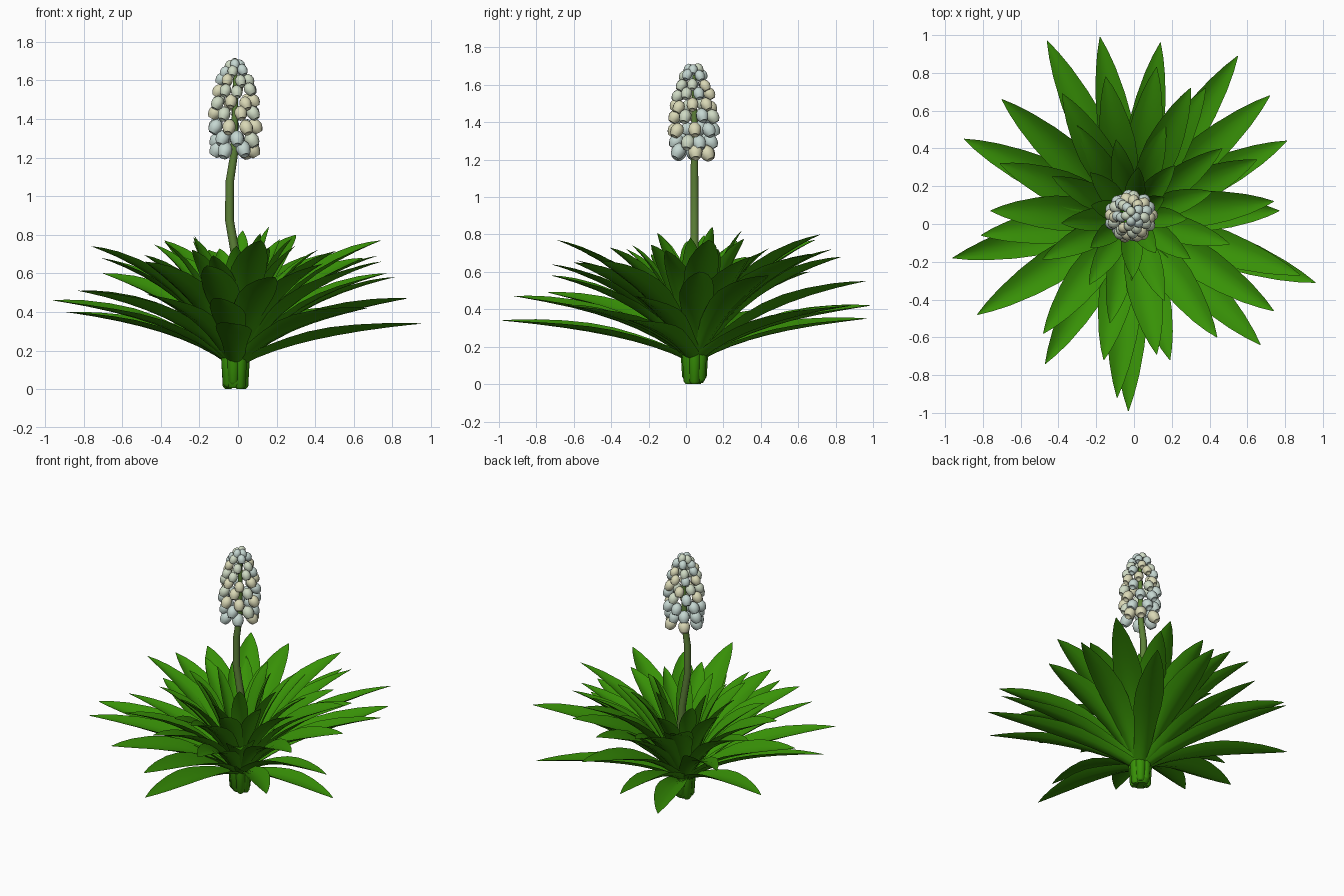
import bpy, bmesh, math, random
from mathutils import Vector

if "Cube" in bpy.data.objects:
    bpy.data.objects.remove(bpy.data.objects["Cube"])
random.seed(4)
CENTRE = Vector((-0.015, 0.045, 0))
UP = Vector((0, 0, 1))


def material(name, colour):
    mat = bpy.data.materials.new(name)
    mat.use_nodes = True
    mat.diffuse_color = (*colour, 1)
    mat.node_tree.nodes["Principled BSDF"].inputs["Base Color"].default_value = (*colour, 1)
    return mat


leaf_green = material("leaf green", (0.039, 0.285, 0.002))
stem_green = material("stem olive green", (0.11, 0.22, 0.04))
pale_blue = material("pale blue petal", (0.56, 0.68, 0.64))
pale_green = material("pale green petal", (0.62, 0.70, 0.55))
cream = material("cream petal", (0.70, 0.69, 0.47))


def finish(bm, name, mats, angle=50):
    mesh = bpy.data.meshes.new(name)
    bm.to_mesh(mesh)
    bm.free()
    obj = bpy.data.objects.new(name, mesh)
    bpy.context.collection.objects.link(obj)
    for mat in mats:
        mesh.materials.append(mat)
    bpy.ops.object.select_all(action="DESELECT")
    obj.select_set(True)
    bpy.context.view_layer.objects.active = obj
    bpy.ops.object.shade_smooth_by_angle(angle=math.radians(angle))
    return obj


def bridge(bm, a, b, closed, mat=0):
    """Join two rows of vertices with quads."""
    count = len(a)
    for i in range(count if closed else count - 1):
        j = (i + 1) % count
        bm.faces.new((a[i], a[j], b[j], b[i])).material_index = mat


def tube(bm, path, sides):
    """Upright tube through (x, y, z, radius) stations with closed ends."""
    rings = []
    for x, y, z, r in path:
        angles = [math.tau * i / sides for i in range(sides)]
        rings.append([bm.verts.new((x + r * math.cos(a), y + r * math.sin(a), z)) for a in angles])
    for a, b in zip(rings, rings[1:]):
        bridge(bm, a, b, True)
    bm.faces.new(rings[0][::-1])
    bm.faces.new(rings[-1])


# Leaf outline: half width at stations along the blade
OUTLINE = [(0, 0.05), (0.12, 0.055), (0.25, 0.063), (0.38, 0.076), (0.5, 0.09),
           (0.62, 0.093), (0.74, 0.08), (0.86, 0.055), (0.94, 0.029), (1, 0.002)]


def add_leaf(bm, tip, scale):
    """Arching channelled blade from the crown to the tip, slightly rolled."""
    out = Vector((tip.x - CENTRE.x, tip.y - CENTRE.y, 0))
    reach = out.length
    out.normalize()
    side = UP.cross(out)
    base = 0.11 + 0.06 * tip.z
    p0 = Vector((0.05, base))
    p1 = Vector((0.05 + 0.28 * reach, base + 0.7 * (tip.z - base)))
    p2 = Vector((reach, tip.z))
    roll = random.uniform(-0.3, 0.3)
    rows = []
    for t, half in OUTLINE:
        pos = p0 * (1 - t)**2 + p1 * 2 * t * (1 - t) + p2 * t * t
        tan = ((p1 - p0) * (1 - t) + (p2 - p1) * t).normalized()
        normal = UP * tan.x - out * tan.y
        across = side * math.cos(roll * t) + normal * math.sin(roll * t)
        mid = CENTRE + out * pos.x + UP * pos.y
        cup = 0.6 - 0.3 * t
        rows.append([bm.verts.new(mid + (across * u + normal * cup * u * u) * half * scale)
                     for u in (-1, -0.5, 0, 0.5, 1)])
    for a, b in zip(rows, rows[1:]):
        bridge(bm, b, a, False)


# Long outer leaf tips, in hundredths
TIPS = [(-3, -99, 34), (-9, -92, 47), (96, -31, 34), (88, -27, 47), (-96, -18, 46),
        (-90, 45, 40), (-18, 99, 42), (-46, 97, 35), (55, 89, 42), (14, 96, 55),
        (-83, -48, 51), (81, 44, 58), (67, -64, 42), (-47, -74, 49), (72, 68, 69),
        (74, 12, 77), (77, 7, 60), (74, -46, 66), (44, -60, 65), (19, -72, 58),
        (12, -69, 77), (-16, -72, 64), (-48, -58, 66), (-81, -6, 51), (-76, 7, 74),
        (-70, 66, 60), (-71, 32, 68), (-38, 69, 77), (-15, 78, 72), (12, 83, 68),
        (30, 72, 80), (38, 72, 70), (65, 34, 68)]
bm = bmesh.new()
for tip in TIPS:
    add_leaf(bm, Vector(tip) / 100, 1)
finish(bm, "outer_leaves", [leaf_green])

# Shorter, narrower leaves spiralling round the heart
bm = bmesh.new()
for i in range(22):
    a = i * 2.4 + 0.5
    reach = 0.2 + 0.019 * i
    height = 0.84 - 0.006 * i + random.uniform(-0.06, 0.01)
    add_leaf(bm, CENTRE + Vector((reach * math.cos(a), reach * math.sin(a), height)), 0.55 + 0.012 * i)
finish(bm, "inner_leaves", [leaf_green])

# Crown: a short core wrapped in stubby leaf sheaths
bm = bmesh.new()
cx, cy = CENTRE.x, CENTRE.y
tube(bm, [(cx, cy, 0.005, 0.045), (cx, cy, 0.03, 0.06), (cx, cy, 0.18, 0.068)], 12)
for i in range(7):
    a = math.tau * i / 7
    x, y = cx + 0.04 * math.cos(a), cy + 0.04 * math.sin(a)
    low = 0.012 * (i % 3)
    tube(bm, [(x, y, low, 0.016), (x, y, low + 0.015, 0.028), (x, y, 0.17, 0.037)], 10)
finish(bm, "crown", [leaf_green])

# Flower stem with a gentle kink
bm = bmesh.new()
tube(bm, [(x, 0.045, z, r) for x, z, r in (
    (0.0, 0.1, 0.026), (0.01, 0.5, 0.025), (-0.005, 0.65, 0.024), (-0.045, 0.88, 0.023),
    (-0.042, 1.08, 0.022), (-0.02, 1.22, 0.02), (-0.015, 1.45, 0.016), (-0.012, 1.68, 0.01))], 10)
finish(bm, "flower_stem", [stem_green])

# Bell profile: (radius, distance along the axis), ending inside the mouth
BELL = [(0.05, -1), (0.55, -0.85), (0.9, -0.4), (1, 0.1), (0.85, 0.6), (0.55, 1), (0.35, 0.92), (0.05, 0.8)]


def add_bell(bm, centre, axis, size, mat):
    u = axis.orthogonal().normalized()
    v = axis.cross(u)
    rings = []
    for r, d in BELL:
        angles = [math.tau * i / 10 for i in range(10)]
        rings.append([bm.verts.new(centre + (axis * d * 1.1 + (u * math.cos(a) + v * math.sin(a)) * r) * size)
                      for a in angles])
    for a, b in zip(rings, rings[1:]):
        bridge(bm, a, b, True, mat)
    bm.faces.new(rings[0][::-1]).material_index = mat
    bm.faces.new(rings[-1]).material_index = mat


# Flower spike: rows of (height, ring radius, bell count)
ROWS = [(1.24, 0.09, 6), (1.30, 0.092, 7), (1.365, 0.105, 7), (1.43, 0.103, 7), (1.49, 0.095, 7),
        (1.55, 0.085, 7), (1.605, 0.07, 6), (1.65, 0.05, 5), (1.682, 0.026, 4)]
bm = bmesh.new()
for row, (z, ring, count) in enumerate(ROWS):
    for i in range(count):
        a = math.tau * (i + 0.5 * (row % 2)) / count + random.uniform(-0.12, 0.12)
        out = Vector((math.cos(a), math.sin(a), 0))
        centre = Vector((-0.016, 0.04, z + random.uniform(-0.008, 0.008))) + out * ring
        axis = (out * 0.6 - UP).normalized()
        size = 0.039 - 0.0017 * row
        add_bell(bm, centre, axis, size, random.choices((0, 1, 2), (5, 3, 2))[0])
finish(bm, "flower_bells", [pale_blue, pale_green, cream])
